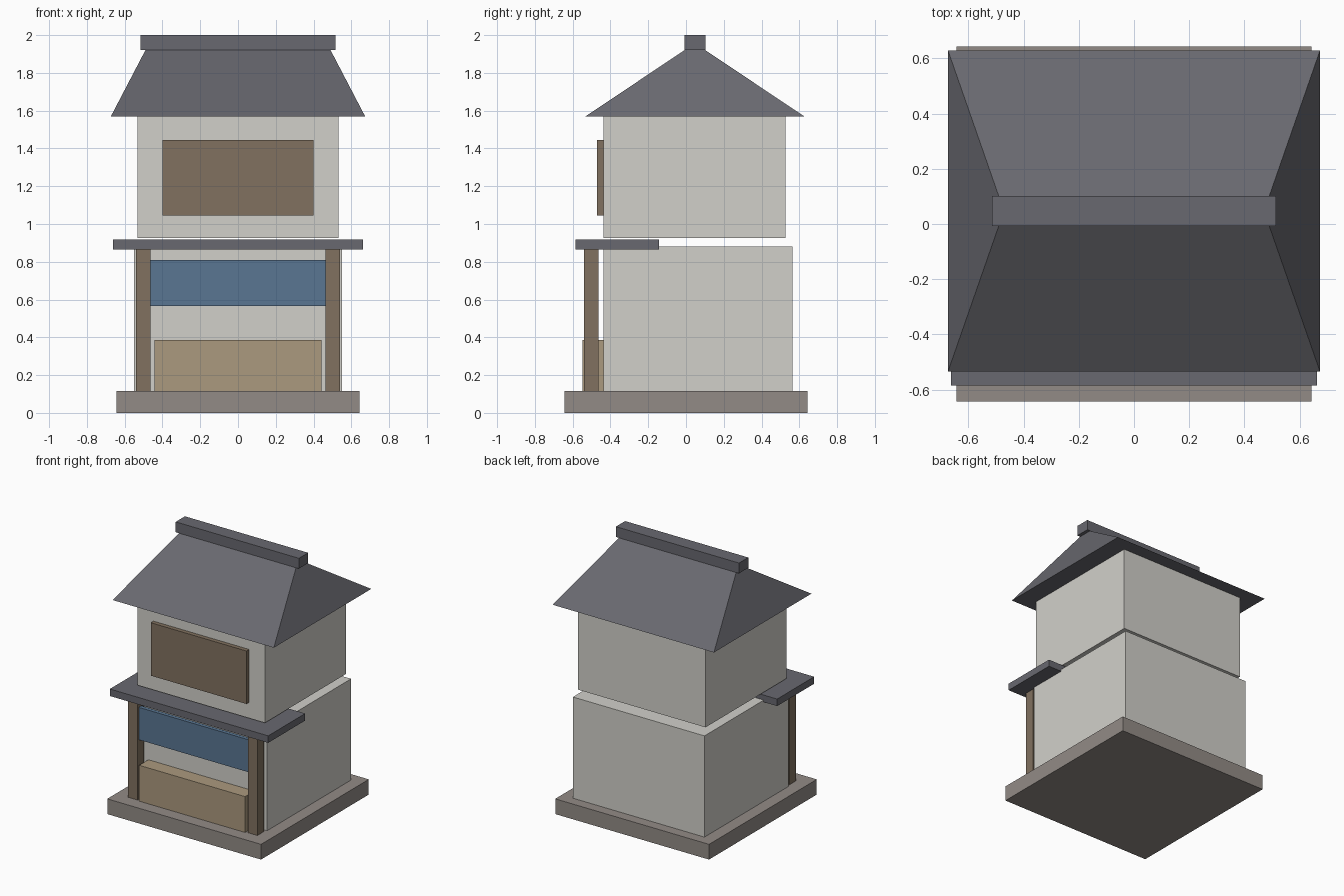
import bpy, bmesh

if "Cube" in bpy.data.objects:
    bpy.data.objects.remove(bpy.data.objects["Cube"])


def material(name, r, g, b):
    m = bpy.data.materials.new(name)
    m.diffuse_color = (r, g, b, 1)
    m.use_nodes = True
    m.node_tree.nodes["Principled BSDF"].inputs["Base Color"].default_value = m.diffuse_color
    return m


stone = material("stone", 0.29, 0.26, 0.24)
plaster = material("plaster", 0.64, 0.63, 0.59)
timber = material("timber", 0.22, 0.165, 0.115)
light_wood = material("light_wood", 0.41, 0.32, 0.21)
cloth = material("cloth", 0.1, 0.18, 0.29)
slate = material("slate", 0.14, 0.14, 0.16)


def mesh_object(name, bm, mat):
    bmesh.ops.recalc_face_normals(bm, faces=bm.faces[:])
    me = bpy.data.meshes.new(name)
    bm.to_mesh(me)
    bm.free()
    me.materials.append(mat)
    ob = bpy.data.objects.new(name, me)
    bpy.context.collection.objects.link(ob)
    return ob


def box(name, x, y, z, mat):
    """Box given as (min, max) ranges along each axis."""
    bm = bmesh.new()
    bmesh.ops.create_cube(bm, size=1)
    for v in bm.verts:
        v.co = [r[c > 0] for r, c in zip((x, y, z), v.co)]
    return mesh_object(name, bm, mat)


# Base and the two storeys
box("base_slab", (-0.643, 0.643), (-0.643, 0.643), (0, 0.115), stone)
box("lower_storey", (-0.55, 0.55), (-0.438, 0.565), (0.115, 0.88), plaster)
box("upper_storey", (-0.532, 0.532), (-0.438, 0.527), (0.925, 1.568), plaster)

# Shop front: counter, hanging cloth, posts and awning
box("counter", (-0.443, 0.443), (-0.548, -0.438), (0.115, 0.386), light_wood)
box("hanging_cloth", (-0.463, 0.463), (-0.525, -0.495), (0.565, 0.81), cloth)
for side, s in (("left", -1), ("right", 1)):
    box(side + "_post", sorted((s * 0.462, s * 0.54)), (-0.54, -0.462),
        (0.115, 0.865), timber)
box("awning", (-0.662, 0.662), (-0.585, -0.143), (0.865, 0.918), slate)

# Upper window shutter
box("window_shutter", (-0.4, 0.4), (-0.47, -0.438), (1.045, 1.445), timber)

# Hipped roof: rectangular eaves rising to a ridge, closed underneath
bm = bmesh.new()
eaves = [bm.verts.new((x, y, 1.568)) for x, y in
         ((-0.674, -0.535), (0.674, -0.535), (0.674, 0.629), (-0.674, 0.629))]
left, right = (bm.verts.new((x, 0.047, 1.957)) for x in (-0.471, 0.471))
a, b, c, d = eaves
for face in ((a, b, c, d), (a, b, right, left), (b, c, right),
             (c, d, left, right), (d, a, left)):
    bm.faces.new(face)
mesh_object("hipped_roof", bm, slate)

# Ridge cap
box("ridge_cap", (-0.515, 0.515), (-0.008, 0.102), (1.922, 2.0), slate)
